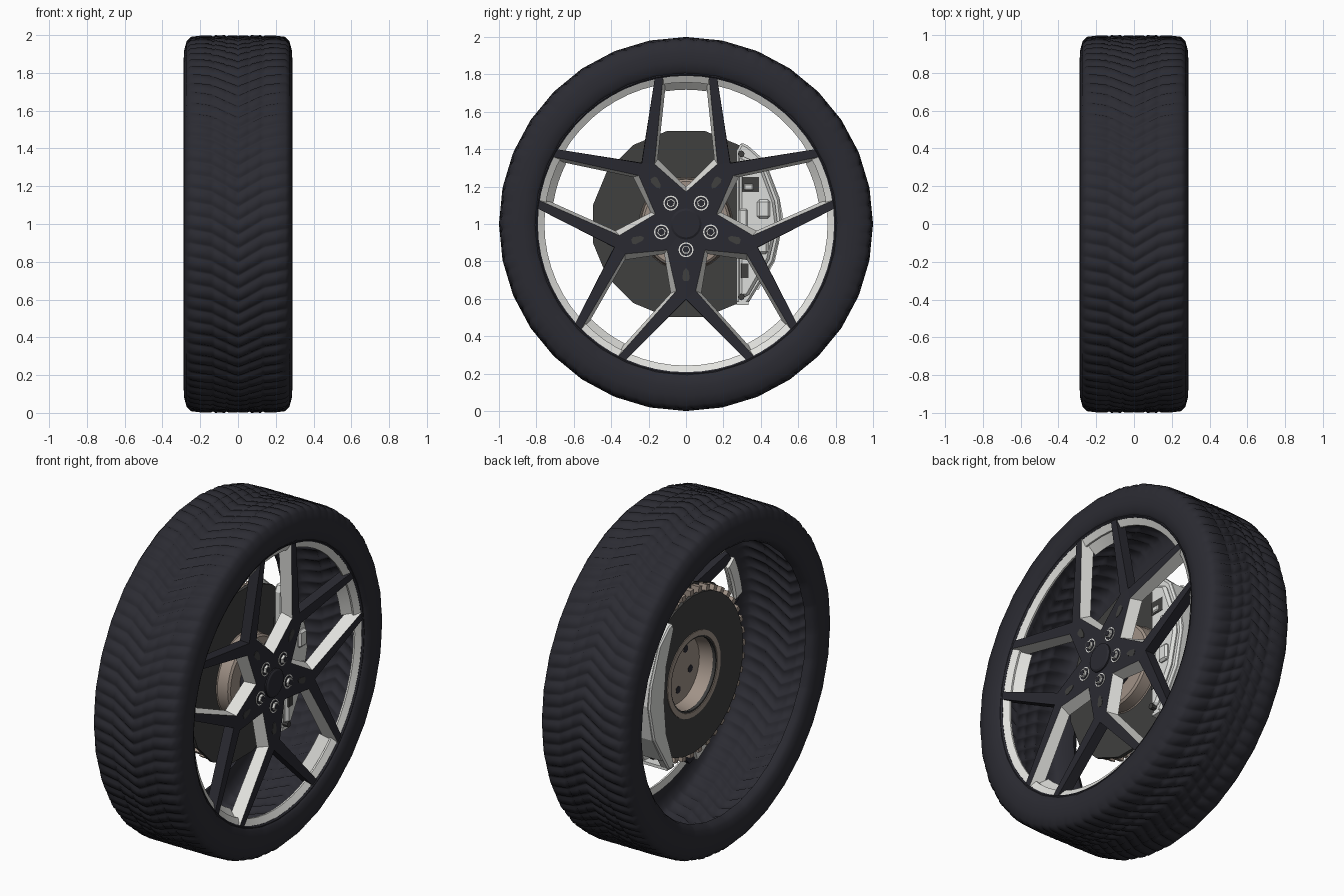
import bpy, bmesh, math
from math import sin, cos, pi, radians

if "Cube" in bpy.data.objects:
    bpy.data.objects.remove(bpy.data.objects["Cube"])

def mat(name, c):
    m = bpy.data.materials.new(name)
    m.diffuse_color = (*c, 1)
    m.use_nodes = True
    m.node_tree.nodes["Principled BSDF"].inputs["Base Color"].default_value = m.diffuse_color
    return m

RUBBER = mat("tyre rubber", (.024, .024, .032))
BLACK = mat("gloss black", (.023, .023, .031))
SILVER = mat("machined silver", (.76, .76, .73))
IRON = mat("dark iron", (.05, .05, .049))
BEIGE = mat("hub beige", (.35, .285, .24))
CALIPER = mat("caliper grey", (.72, .73, .71))

def P(x, r, t):
    """Point at distance r from the axle; t = 0 is up, positive towards +y."""
    return (x, r * sin(t), 1 + r * cos(t))

def make(name, verts, faces, mats, idx=None, angle=None, bevel=0):
    me = bpy.data.meshes.new(name)
    bm = bmesh.new()
    vs = [bm.verts.new(v) for v in verts]
    for i, f in enumerate(faces):
        face = bm.faces.new([vs[k] for k in f])
        if idx:
            face.material_index = idx[i]
    bmesh.ops.remove_doubles(bm, verts=bm.verts, dist=1e-5)
    bmesh.ops.recalc_face_normals(bm, faces=bm.faces)
    bm.to_mesh(me)
    bm.free()
    for m in mats:
        me.materials.append(m)
    ob = bpy.data.objects.new(name, me)
    bpy.context.collection.objects.link(ob)
    if bevel:
        b = ob.modifiers.new("bevel", 'BEVEL')
        b.width, b.segments = bevel, 1
    if angle:
        bpy.ops.object.select_all(action='DESELECT')
        ob.select_set(True)
        bpy.context.view_layer.objects.active = ob
        bpy.ops.object.shade_smooth_by_angle(angle=radians(angle))
    return ob

def lathe(name, prof, n, m, phase=0.0, angle=30, arc=None):
    """Spin a closed (x, r) profile round the axle, fully or over an arc."""
    k = len(prof)
    rows = n if arc is None else n + 1
    ts = [phase + 2 * pi * j / n if arc is None else arc[0] + (arc[1] - arc[0]) * j / n
          for j in range(rows)]
    verts = [P(x, r, t) for t in ts for x, r in prof]
    faces = []
    for j in range(n):
        a, b = j * k, ((j + 1) % rows) * k
        faces += [(a + i, a + (i + 1) % k, b + (i + 1) % k, b + i)
                  for i in range(k) if prof[i][1] + prof[(i + 1) % k][1] > 0]
    if arc:
        faces += [tuple(range(k)), tuple(range(n * k, n * k + k))]
    return make(name, verts, faces, [m], angle=angle)

def prism(name, pts, x0, x1, m, bevel=0):
    """Extrude a (y, z) outline, measured from the axle, along x."""
    k = len(pts)
    verts = [(x, y, 1 + z) for x in (x0, x1) for y, z in pts]
    faces = [tuple(range(k)), tuple(range(k, 2 * k))]
    faces += [(i, (i + 1) % k, k + (i + 1) % k, k + i) for i in range(k)]
    return make(name, verts, faces, [m], bevel=bevel)

def disc(name, y, z, r, n, x0, x1, m, rot=0.0):
    return prism(name, [(y + r * cos(rot + 2 * pi * i / n), z + r * sin(rot + 2 * pi * i / n))
                        for i in range(n)], x0, x1, m)

# --- Tyre: open shell with chevron tread blocks, slightly faceted outline
# columns: x, radius, chevron groove depth
half = [(0, .996, .006), (.015, 1, .010), (.05, 1, .010), (.06, .994, .004), (.07, 1, .010),
        (.12, 1, .010), (.132, .992, .002), (.145, 1, .010), (.2, .999, .009),
        (.25, .992, .005), (.272, .970, .001), (.285, .92, 0), (.288, .87, 0),
        (.28, .82, 0), (.262, .800, 0), (.235, .79, 0)]
cols = [(-x, r, d) for x, r, d in half[:0:-1]] + half
PITCH, SIDES = 84, 32
verts, faces = [], []
for p in range(PITCH):
    for f, low in ((0, 0), (.14, 1), (.3, 1), (.44, 0)):
        for x, r, d in cols:
            a = min(abs(x), .25)
            shear = .6 * min(a, .14) + .2 * max(0, a - .14)
            t = 2 * pi * (p + f) / PITCH + shear
            w = 2 * pi / SIDES
            facet = cos(w / 2) / cos((t % w) - w / 2)
            verts.append(P(x, (r - d * low) * facet, t))
k, rows = len(cols), PITCH * 4
for j in range(rows):
    a, b = j * k, ((j + 1) % rows) * k
    faces += [(a + i, a + i + 1, b + i + 1, b + i) for i in range(k - 1)]
make("tyre", verts, faces, [RUBBER], angle=60)

# --- Rim: dark outer lip and shallow silver ring
lathe("rim_lip", [(.25, .81), (.268, .808), (.27, .80), (.262, .792), (.24, .792)], 60, BLACK)
lathe("rim_ring", [(.262, .794), (.24, .757), (.23, .757), (.225, .80), (.25, .80)], 60, SILVER)

# --- Five forked spokes: black face, silver walls on the narrow windows
def polar(r, deg):
    return r * cos(radians(deg)), r * sin(radians(deg))

front = [(.235, 0, 0), (.235, *polar(.172, 36)), (.240, .358, .052), (.266, *polar(.80, 27.2)),
         (.266, *polar(.80, 24)), (.240, .402, 0)]
back = [(.17, 0, 0), (.17, *polar(.198, 36)), (.18, .370, .082), (.195, *polar(.79, 28.4)),
        (.2, *polar(.79, 24)), (.18, .405, 0)]
SLOT = [(.235, .0), (.25, .014), (.29, .02), (.305, .012), (.305, -.012), (.29, -.02), (.25, -.014)]
for s in range(5):
    t = pi + s * 2 * pi / 5

    def local(u, v):
        return u * sin(t) + v * cos(t), u * cos(t) - v * sin(t)

    verts, faces, idx = [], [], []
    for sg in (1, -1):
        o = len(verts)
        for x, u, v in front + back:
            y, z = local(u, sg * v)
            verts.append((x, y, 1 + z))
        for f, m in (((0, 1, 2, 5), 0), ((2, 3, 4, 5), 0), ((6, 7, 8, 11), 0), ((8, 9, 10, 11), 0),
                     ((1, 2, 8, 7), 1), ((2, 3, 9, 8), 1), ((3, 4, 10, 9), 0), ((4, 5, 11, 10), 0)):
            faces.append(tuple(o + i for i in f))
            idx.append(m)
    make("spoke", verts, faces, [BLACK, SILVER], idx)
    # silver end block of the narrow window beside this spoke
    c = t + pi / 5
    lathe("window_end", [(.262, .80), (.18, .718), (.17, .73), (.18, .80)], 4, SILVER,
          arc=(c - radians(8.8), c + radians(8.8)))
    # wheel nut in its silver seat, and the slot further out
    y, z = local(.138, 0)
    disc("nut_seat", y, z, .040, 16, .22, .240, SILVER)
    disc("nut_well", y, z, .033, 16, .22, .242, BLACK)
    disc("wheel_nut", y, z, .025, 6, .22, .256, SILVER, t)
    disc("nut_tip", y, z, .018, 6, .22, .258, BLACK, t)
    prism("spoke_slot", [local(u, v) for u, v in SLOT], .232, .2405, IRON)
    # studs on the front and holes on the back of the brake hub
    y, z = local(.185, 0)
    disc("hub_stud", y, z, .022, 8, .09, .14, BLACK)
    y, z = local(.12, 0)
    disc("hub_hole", y, z, .022, 10, .05, .058, BLACK)

# --- Hub behind the spokes and centre cap
lathe("wheel_hub", [(.10, 0), (.18, 0), (.18, .14), (.10, .14)], 24, BLACK)
lathe("centre_cap", [(.2, 0), (.25, 0), (.25, .072), (.243, .083), (.2, .083)], 24, BLACK)

# --- Vented brake disc: two plates with beige fins between
lathe("disc_front_plate", [(.01, .24), (.03, .24), (.03, .508), (.01, .508)], 16, IRON, pi / 16, 10)
lathe("disc_back_plate", [(-.05, .21), (-.03, .21), (-.03, .468), (-.05, .468)], 32, IRON)
for i in range(40):
    t = 2 * pi * i / 40
    d = .016
    pts = [(r * sin(t) + e * cos(t), r * cos(t) - e * sin(t))
           for r, e in ((.3, -d), (.498, -d), (.498, d), (.3, d))]
    prism("disc_fin", pts, -.042, .012, BEIGE)
lathe("disc_core", [(-.03, .24), (.01, .24), (.01, .46), (-.03, .46)], 32, BEIGE)
lathe("brake_hub", [(-.054, .25), (.03, .25), (.035, .245), (.10, .24), (.11, .228), (.11, 0),
                    (.052, 0), (.052, .2), (-.054, .22)], 32, BEIGE)

# --- Caliper: two halves joined by a bridge over the disc
outline = [(.27, .39), (.295, .435), (.33, .42), (.42, .34), (.5, .13), (.515, 0), (.47, -.2),
           (.335, -.42), (.30, -.435), (.27, -.42)]
inner = [(.285, .37), (.40, .32), (.475, .12), (.49, 0), (.445, -.19), (.33, -.39), (.285, -.39)]
crescent = [(.28, .40), (.295, .435), (.33, .42), (.42, .34), (.5, .13), (.515, 0), (.47, -.2),
            (.335, -.42), (.30, -.435), (.28, -.40), (.35, -.2), (.37, 0), (.35, .2)]
prism("caliper_front", outline, .045, .10, CALIPER, .012)
prism("caliper_front_face", inner, .09, .125, CALIPER, .015)
prism("caliper_back", crescent, -.12, -.065, CALIPER, .008)
arc = [(.425, .335), (.5, .14), (.522, .02), (.475, -.2), (.385, -.355)]
prism("caliper_bridge", arc + [(y * .96, z * .96) for y, z in arc[::-1]], -.11, .09, CALIPER)
prism("caliper_bottom_flange", [(.27, -.415), (.335, -.415), (.335, -.432), (.27, -.432)],
      -.11, .10, CALIPER)

# caliper details: dark recess panels, raised pads and end bolts
def box(name, y0, y1, z0, z1, x0, x1, m, b=0):
    prism(name, [(y0, z0), (y1, z0), (y1, z1), (y0, z1)], x0, x1, m, b)

box("caliper_recess", .30, .39, .17, .25, .11, .128, IRON)
box("caliper_recess", .295, .335, -.29, -.21, .11, .128, IRON)
box("caliper_pad", .31, .36, .18, .215, .11, .136, CALIPER, .006)
box("caliper_pad", .38, .45, .03, .13, .11, .145, CALIPER, .012)
box("caliper_pad", .37, .44, -.16, -.06, .11, .145, CALIPER, .012)
box("caliper_pad", .28, .33, -.10, .08, .11, .135, CALIPER, .008)
for z in (.375, -.39):
    disc("caliper_bolt", .295, z, .018, 8, .08, .130, IRON)
box("brake_pad", .29, .40, -.22, .22, .028, .05, IRON)
box("brake_pad", .37, .43, -.18, .18, -.07, -.045, IRON)
